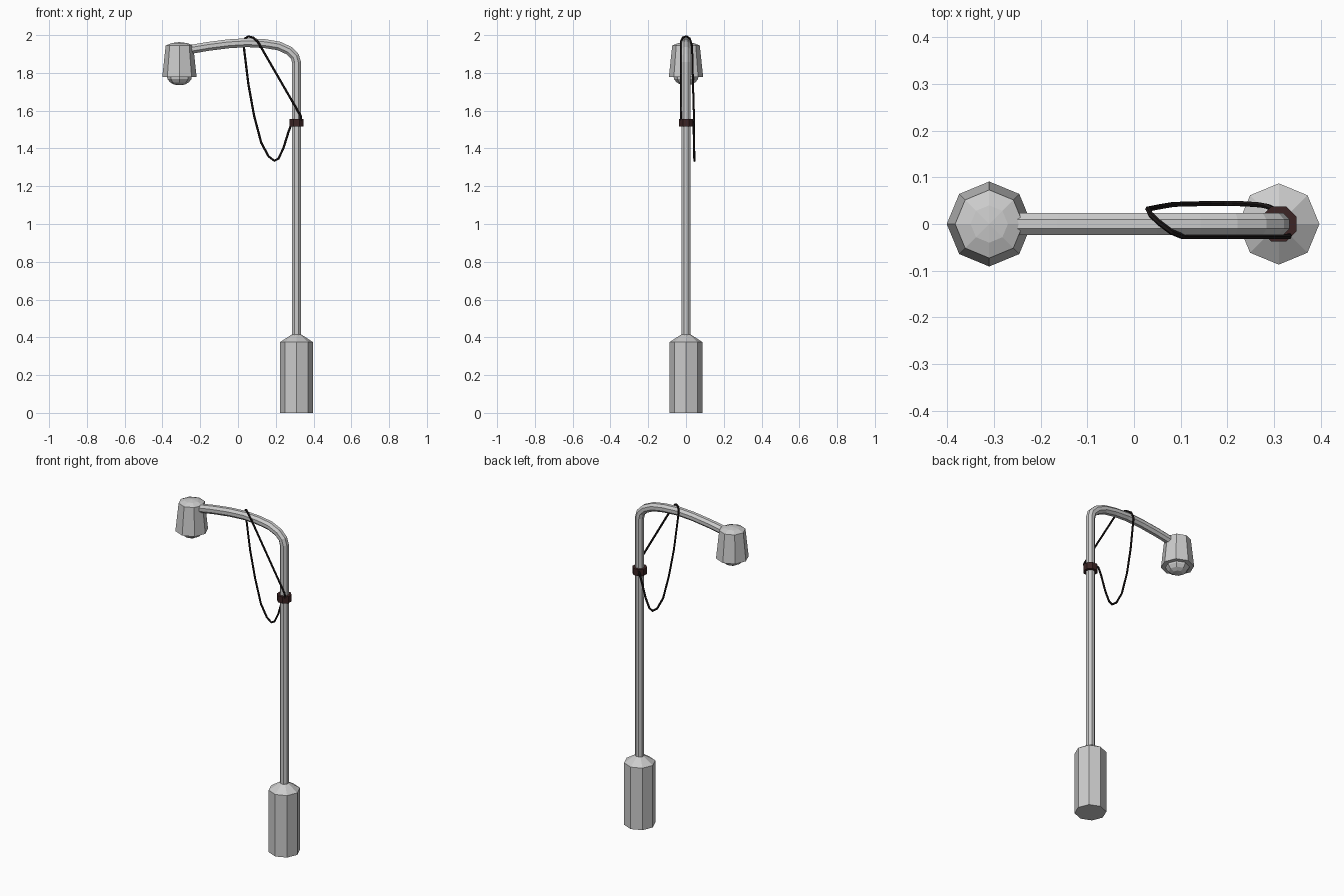
import bpy, bmesh, math
from mathutils import Vector

if "Cube" in bpy.data.objects:
    bpy.data.objects.remove(bpy.data.objects["Cube"])


def material(name, rgb):
    m = bpy.data.materials.new(name)
    m.diffuse_color = (*rgb, 1)
    m.use_nodes = True
    m.node_tree.nodes["Principled BSDF"].inputs["Base Color"].default_value = m.diffuse_color
    return m


def finish(name, bm, mat=None):
    bmesh.ops.recalc_face_normals(bm, faces=bm.faces)
    me = bpy.data.meshes.new(name)
    bm.to_mesh(me)
    bm.free()
    ob = bpy.data.objects.new(name, me)
    bpy.context.collection.objects.link(ob)
    if mat:
        me.materials.append(mat)
    return ob


def bridge(bm, a, b):
    n = len(a)
    for i in range(n):
        bm.faces.new((a[i], a[(i + 1) % n], b[(i + 1) % n], b[i]))


def lathe(name, x, profile, turn=0.0, closed=False, mat=None, n=8):
    """Eight-sided turned form from (radius, height) pairs; radius 0 makes a tip."""
    bm = bmesh.new()
    rings = []
    for r, z in profile:
        if r == 0:
            rings.append([bm.verts.new((x, 0, z))])
        else:
            angles = [turn + math.tau * i / n for i in range(n)]
            rings.append([bm.verts.new((x + r * math.cos(a), r * math.sin(a), z)) for a in angles])
    pairs = list(zip(rings, rings[1:]))
    if closed:
        pairs.append((rings[-1], rings[0]))
    for a, b in pairs:
        if len(a) == 1 or len(b) == 1:
            tip, ring = (a[0], b) if len(a) == 1 else (b[0], a)
            for i in range(n):
                bm.faces.new((tip, ring[i], ring[(i + 1) % n]))
        else:
            bridge(bm, a, b)
    if not closed:
        for ring in (rings[0], rings[-1]):
            if len(ring) > 1:
                bm.faces.new(ring)
    return finish(name, bm, mat)


def tube(name, path, radius, n=8, mat=None):
    """Sweep a regular polygon along a path, carrying the frame from point to point."""
    bm = bmesh.new()
    pts = [Vector(p) for p in path]
    dirs = [(b - a).normalized() for a, b in zip(pts, pts[1:])]
    side = Vector((0, 1, 0))
    rings = []
    for i, p in enumerate(pts):
        d0, d1 = dirs[max(i - 1, 0)], dirs[min(i, len(dirs) - 1)]
        t = (d0 + d1).normalized()
        side = (side - t * side.dot(t)).normalized()
        up = t.cross(side)
        angles = [math.tau * (k + 0.5) / n for k in range(n)]
        rings.append([bm.verts.new(p + radius * (side * math.cos(a) + up * math.sin(a))) for a in angles])
    for a, b in zip(rings, rings[1:]):
        bridge(bm, a, b)
    bm.faces.new(rings[0])
    bm.faces.new(rings[-1])
    return finish(name, bm, mat)


band_mat = material("dark_brown", (0.045, 0.018, 0.018))
cable_mat = material("black_rubber", (0.012, 0.009, 0.009))

# Base with tapered shoulder
lathe("base", 0.31, [(0.087, 0), (0.087, 0.375), (0.025, 0.415)])

# Pole bending over into the arm
tube("pole_and_arm", [(0.31, 0, 0.39), (0.31, 0, 1.855), (0.301, 0, 1.887), (0.27, 0, 1.918),
                      (0.215, 0, 1.943), (0.14, 0, 1.955), (0.05, 0, 1.96), (-0.05, 0, 1.954),
                      (-0.16, 0, 1.94), (-0.27, 0, 1.921)], 0.0255)

# Lamp shade and bulb
lathe("lamp_shade", -0.31, [(0.091, 1.777), (0.073, 1.945), (0.04, 1.958), (0, 1.963)])
lathe("bulb", -0.31, [(0.066, 1.785), (0.064, 1.768), (0.05, 1.75), (0.028, 1.738), (0, 1.735)])

# Clamp band around the pole
lathe("clamp_band", 0.31, [(0.041, 1.515), (0.041, 1.555), (0.022, 1.555), (0.022, 1.515)],
      turn=math.pi / 8, closed=True, mat=band_mat)

# Loose cable: sags behind, crosses over the arm, drops straight in front
tube("cable", [(0.298, 0.032, 1.545), (0.285, 0.038, 1.535), (0.268, 0.041, 1.49), (0.24, 0.043, 1.40),
               (0.214, 0.044, 1.346), (0.192, 0.044, 1.335), (0.162, 0.044, 1.358), (0.123, 0.043, 1.43),
               (0.085, 0.042, 1.574), (0.055, 0.037, 1.74), (0.03, 0.032, 1.945), (0.036, 0.02, 1.982),
               (0.055, 0.002, 1.993), (0.08, -0.017, 1.987), (0.105, -0.027, 1.965),
               (0.332, -0.027, 1.572), (0.332, -0.025, 1.545)], 0.006, n=6, mat=cable_mat)
